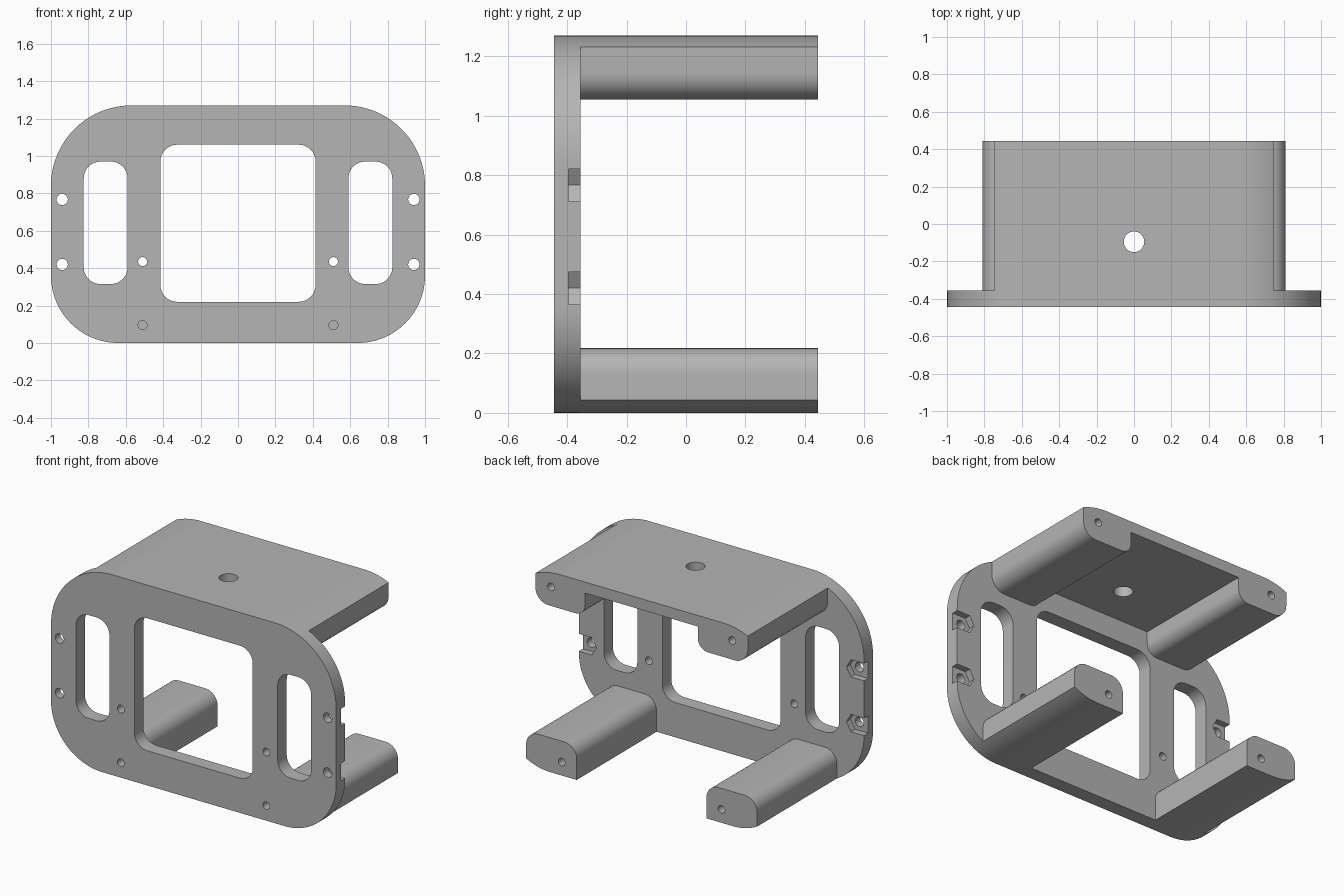
import bpy, bmesh
from math import sin, cos, acos, pi, radians
from mathutils import Vector

if "Cube" in bpy.data.objects:
    bpy.data.objects.remove(bpy.data.objects["Cube"], do_unlink=True)

grey = bpy.data.materials.new("plain grey")
grey.use_nodes = True
grey.diffuse_color = (0.46, 0.46, 0.46, 1)
grey.node_tree.nodes["Principled BSDF"].inputs["Base Color"].default_value = (0.46, 0.46, 0.46, 1)

FRONT, INNER, BACK = -0.445, -0.355, 0.445
TOP = 1.27
R_TOP, R_LOW = 0.43, 0.36


def arc(cx, cz, r, a0, a1, n=16):
    angles = [radians(a0 + (a1 - a0) * i / n) for i in range(n + 1)]
    return [(cx + r * cos(a), cz + r * sin(a)) for a in angles]


def fillet(prev, corner, nxt, r, n=8):
    """Rounded replacement for a right-angled corner."""
    c = Vector(corner)
    u = (Vector(prev) - c).normalized() * r
    v = (Vector(nxt) - c).normalized() * r
    steps = [pi / 2 * i / n for i in range(n + 1)]
    return [tuple(c + u * (1 - sin(t)) + v * (1 - cos(t))) for t in steps]


def rounded_box(x0, x1, z0, z1, r):
    c = [(x0, z0), (x1, z0), (x1, z1), (x0, z1)]
    return [p for i in range(4) for p in fillet(c[i - 1], c[i], c[(i + 1) % 4], r)]


def flip(points):
    return [(-x, z) for x, z in reversed(points)]


def extrude(name, points, y0, y1):
    """Extrude an x-z profile along y."""
    bm = bmesh.new()
    face = bm.faces.new([bm.verts.new((x, y0, z)) for x, z in points])
    new = bmesh.ops.extrude_face_region(bm, geom=[face])["geom"]
    bmesh.ops.translate(bm, vec=(0, y1 - y0, 0),
                        verts=[g for g in new if isinstance(g, bmesh.types.BMVert)])
    bmesh.ops.recalc_face_normals(bm, faces=bm.faces)
    mesh = bpy.data.meshes.new(name)
    bm.to_mesh(mesh)
    bm.free()
    mesh.materials.append(grey)
    obj = bpy.data.objects.new(name, mesh)
    bpy.context.collection.objects.link(obj)
    return obj


def round_hole(x, z, r, y0, y1, n=32):
    return extrude("cutter", arc(x, z, r, 0, 360, n)[:-1], y0, y1)


def cut(obj, cutters):
    """Subtract each cutter, bake the result and remove the cutters."""
    for c in cutters:
        c.hide_render = True
        m = obj.modifiers.new("cut", 'BOOLEAN')
        m.operation, m.solver, m.object = 'DIFFERENCE', 'EXACT', c
    bpy.context.view_layer.update()
    deps = bpy.context.evaluated_depsgraph_get()
    mesh = bpy.data.meshes.new_from_object(obj.evaluated_get(deps))
    obj.modifiers.clear()
    obj.data = mesh
    mesh.name = obj.name
    for c in cutters:
        bpy.data.objects.remove(c, do_unlink=True)


# Face plate with large rounded corners
right = arc(1 - R_LOW, R_LOW, R_LOW, -90, 0, 24) + arc(1 - R_TOP, TOP - R_TOP, R_TOP, 0, 90, 24)
plate = extrude("face_plate", right + flip(right), FRONT, INNER)

# Centre window, side windows, screw holes and nut slots
cutters = [extrude("cutter", rounded_box(-0.415, 0.415, 0.22, 1.06, 0.09), -1, 1)]
for s in (-1, 1):
    a, b = sorted((s * 0.59, s * 0.825))
    cutters.append(extrude("cutter", rounded_box(a, b, 0.315, 0.97, 0.09), -1, 1))
    cutters.append(round_hole(s * 0.51, 0.435, 0.024, -1, 1))
    cutters.append(round_hole(s * 0.51, 0.095, 0.024, -1, 1))
    for z in (0.42, 0.767):
        cutters.append(round_hole(s * 0.94, z, 0.03, -1, 1))
        h = 0.055
        hexagon = arc(0.94, z, h / cos(pi / 6), 60, 300, 4)
        slot = hexagon + [(1.1, z - h), (1.1, z + h)]
        cutters.append(extrude("cutter", [(s * x, zz) for x, zz in slot], -0.395, 0))
cut(plate, cutters)

# Top shelf with a downward rail along each side
edge, inside, low, under = 0.745, 0.395, 1.055, 1.20
cx, cz = 1 - R_TOP, TOP - R_TOP
end = acos((edge - cx) / R_TOP) * 180 / pi
half = arc(cx, cz, R_TOP, 90, end, 8)
half += fillet((edge, TOP), (edge, low), (inside, low), 0.09)
half += fillet((edge, low), (inside, low), (inside, under), 0.07)
half += [(inside, under)]
shelf = extrude("top_shelf", half + flip(half), INNER, BACK)
bore = round_hole(0, 0, 0.055, -1, 1)
bore.rotation_euler.x = pi / 2
bore.location = (0, -0.095, TOP)
cut(shelf, [bore] + [round_hole(s * 0.635, 1.175, 0.024, 0.2, 1) for s in (-1, 1)])

# Two lower posts whose undersides follow the plate corners
edge, inside, high = 0.81, 0.455, 0.218
cx = 1 - R_LOW
end = acos((edge - cx) / R_LOW) * 180 / pi
profile = [(inside, 0)] + arc(cx, R_LOW, R_LOW, -90, -end, 8)
profile += fillet((edge, 0), (edge, high), (inside, high), 0.085)
profile += fillet((edge, high), (inside, high), (inside, 0), 0.085)
posts = []
for side, s in (("left", 1), ("right", -1)):
    post = extrude(side + "_lower_post", profile if s > 0 else flip(profile), INNER, BACK)
    cut(post, [round_hole(s * 0.51, 0.095, 0.024, -1, -0.15),
               round_hole(s * 0.56, 0.085, 0.024, 0.2, 1)])
    posts.append(post)

# Smooth the curved walls, keep the edges crisp
bpy.ops.object.select_all(action='DESELECT')
for obj in [plate, shelf] + posts:
    obj.select_set(True)
    bpy.context.view_layer.objects.active = obj
bpy.ops.object.shade_smooth_by_angle(angle=radians(30))
